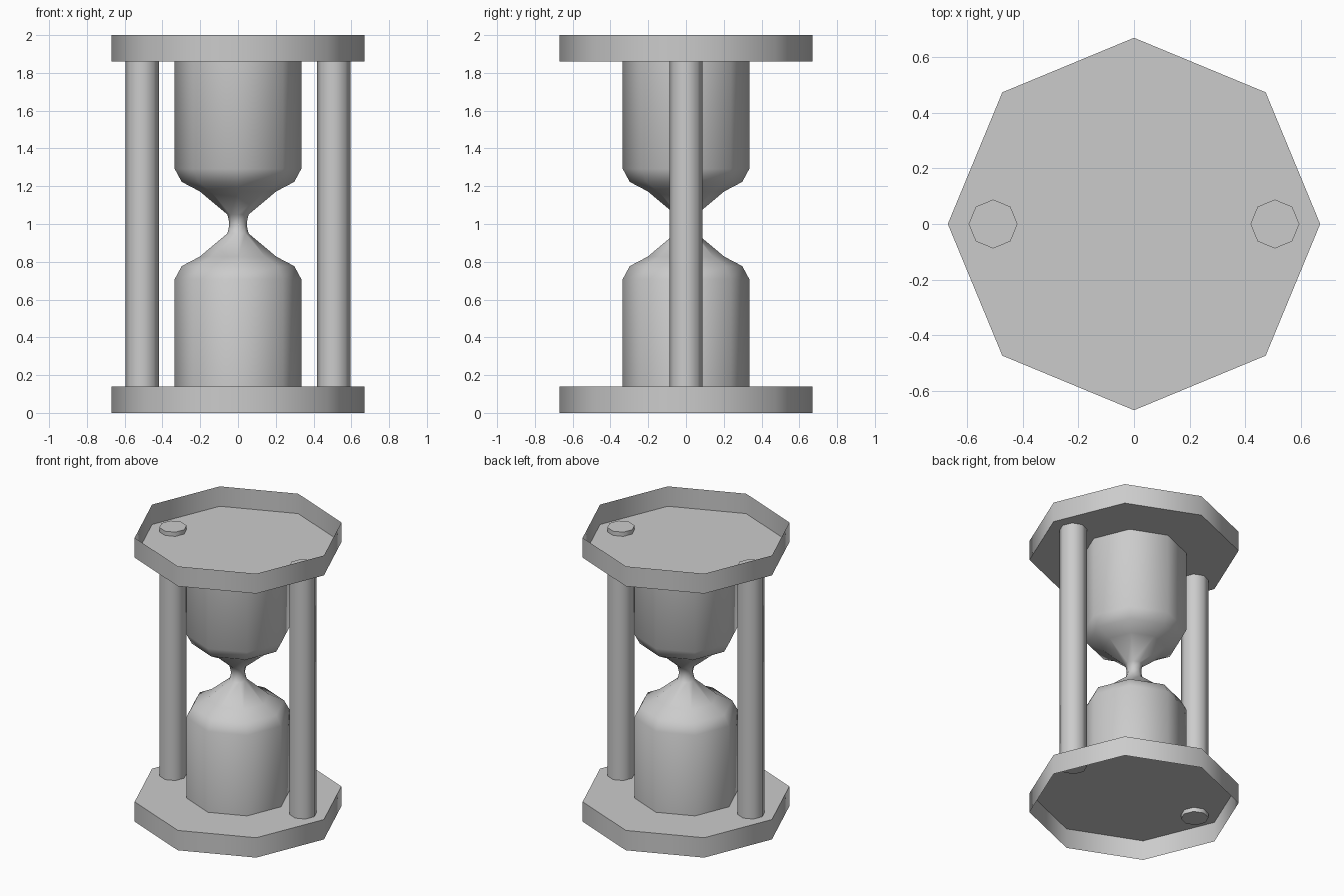
import bpy, bmesh, math

if "Cube" in bpy.data.objects:
    bpy.data.objects.remove(bpy.data.objects["Cube"])

SIDES = 8


def lathe(name, profile, cx=0.0, cap_start=False, cap_end=False):
    """Revolve (radius, z) points into an eight-sided shell."""
    bm = bmesh.new()
    rings = []
    for r, z in profile:
        rings.append([bm.verts.new((cx + r * math.cos(2 * math.pi * i / SIDES),
                                    r * math.sin(2 * math.pi * i / SIDES), z))
                      for i in range(SIDES)])
    for a, b in zip(rings, rings[1:]):
        for i in range(SIDES):
            j = (i + 1) % SIDES
            bm.faces.new((a[i], a[j], b[j], b[i]))
    if cap_start:
        bm.faces.new(rings[0][::-1])
    if cap_end:
        bm.faces.new(rings[-1])
    mesh = bpy.data.meshes.new(name)
    bm.to_mesh(mesh)
    bm.free()
    ob = bpy.data.objects.new(name, mesh)
    bpy.context.collection.objects.link(ob)
    bpy.ops.object.select_all(action='DESELECT')
    ob.select_set(True)
    bpy.context.view_layer.objects.active = ob
    bpy.ops.object.shade_smooth_by_angle(angle=math.radians(50))
    return ob


# End plates: thin-walled trays, open on the outside
lathe("bottom_plate", [(0.67, 0.0), (0.67, 0.14)], cap_end=True)
lathe("top_plate", [(0.67, 1.86), (0.67, 2.0)], cap_start=True)

# Pillars: poke slightly through both plates
for side, x in (("left", -0.507), ("right", 0.507)):
    lathe(side + "_pillar", [(0.088, 0.11), (0.088, 1.89)], x, True, True)

# Glass: upper half profile, mirrored about the neck
half = [(0.047, 1.01), (0.056, 1.05), (0.203, 1.173),
        (0.298, 1.223), (0.335, 1.292), (0.335, 1.86)]
profile = [(r, 2 - z) for r, z in reversed(half)] + half
lathe("glass", profile, cap_start=False, cap_end=False)
